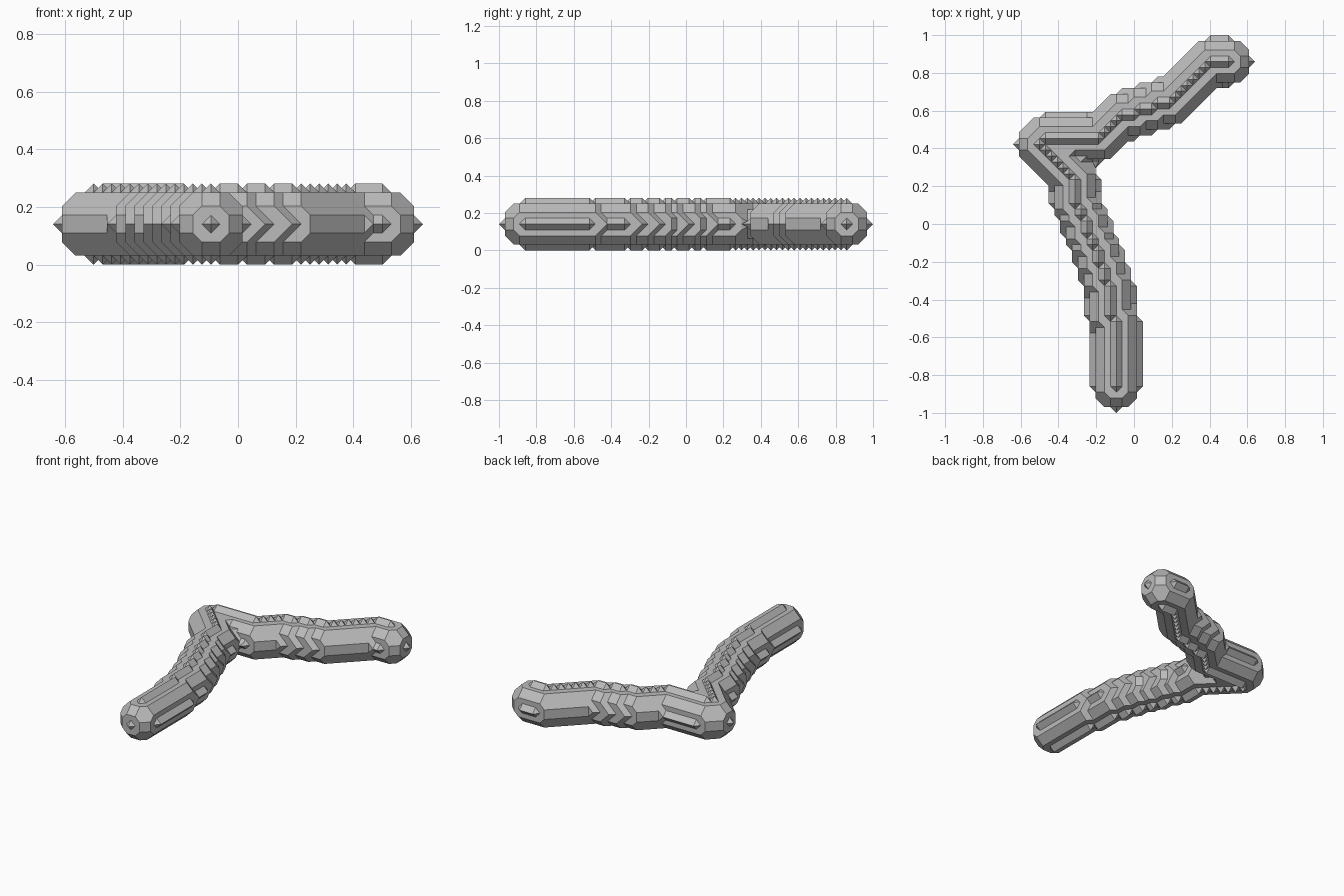
import bpy, bmesh
from itertools import product
from mathutils import Vector

old = bpy.data.objects.get("Cube")
if old:
    bpy.data.objects.remove(old, do_unlink=True)

STEP = 2 / 64      # grid spacing
RADIUS = 4         # tube radius in grid steps

# Centre line on the grid: straight and diagonal runs between these bends
BENDS = [(17, 4), (17, 15), (16, 16), (16, 21), (15, 22), (15, 24), (14, 25),
         (14, 27), (13, 28), (13, 29), (12, 30), (12, 32), (11, 33), (11, 34),
         (10, 35), (10, 39), (4, 45), (5, 46), (14, 46), (18, 50), (20, 50),
         (21, 51), (23, 51), (24, 52), (26, 52), (33, 59), (36, 59)]


def walk(bends):
    """Every grid point along the bent line."""
    points = {bends[0]}
    for (x0, y0), (x1, y1) in zip(bends, bends[1:]):
        n = max(abs(x1 - x0), abs(y1 - y0))
        for k in range(1, n + 1):
            points.add((x0 + (x1 - x0) * k // n, y0 + (y1 - y0) * k // n))
    return points


def sweep_ball(points, r):
    """Grid points filled by a ball moved along the line."""
    span = range(-r, r + 1)
    ball = [d for d in product(span, span, span)
            if d[0] ** 2 + d[1] ** 2 + d[2] ** 2 <= r * r]
    return {(x + a, y + b, r + c) for x, y in points for a, b, c in ball}


def cell_sides():
    """The six sides of a unit cell, corners counter-clockwise from outside."""
    sides = []
    for axis, side in product(range(3), range(2)):
        ring = []
        for u, v in ((0, 0), (1, 0), (1, 1), (0, 1)):
            corner = [0, 0, 0]
            corner[axis] = side
            corner[(axis + 1) % 3] = u
            corner[(axis + 2) % 3] = v
            ring.append(tuple(corner))
        sides.append(ring if side else ring[::-1])
    return sides


SIDES = cell_sides()


def cell_loops(cell, solid):
    """Closed loops of edge midpoints where the surface crosses one cell."""
    follow = {}
    for ring in SIDES:
        pts = [tuple(a + b for a, b in zip(cell, c)) for c in ring]
        full = [p in solid for p in pts]
        mids = [tuple(a + b for a, b in zip(pts[k], pts[(k + 1) % 4]))
                for k in range(4)]
        for k in range(4):
            if full[k] and not full[k - 1]:
                end = k
                while full[(end + 1) % 4]:
                    end += 1
                follow[mids[end % 4]] = mids[k - 1]
    loops = []
    while follow:
        start, nxt = follow.popitem()
        loop = [start]
        while nxt != start:
            loop.append(nxt)
            nxt = follow.pop(nxt)
        loops.append(loop)
    return loops


def build_surface(name, solid, material):
    """Chamfered surface around the filled grid points."""
    bm = bmesh.new()
    verts = {}
    cells = {(x - a, y - b, z - c) for x, y, z in solid
             for a, b, c in product((0, 1), repeat=3)}
    # Midpoints are stored doubled; place them centred on the ground
    low = [min(p[k] for p in solid) * 2 - 1 for k in range(3)]
    high = [max(p[k] for p in solid) * 2 + 1 for k in range(3)]
    origin = Vector(((low[0] + high[0]) / 2, (low[1] + high[1]) / 2, low[2]))
    for cell in sorted(cells):
        for loop in cell_loops(cell, solid):
            for m in loop:
                if m not in verts:
                    verts[m] = bm.verts.new((Vector(m) - origin) * STEP / 2)
            bm.faces.new([verts[m] for m in loop])
    bm.normal_update()
    bmesh.ops.connect_verts_nonplanar(bm, angle_limit=0.01, faces=bm.faces[:])
    bmesh.ops.dissolve_limit(bm, angle_limit=0.01, verts=bm.verts[:],
                             edges=bm.edges[:])
    bmesh.ops.recalc_face_normals(bm, faces=bm.faces[:])
    mesh = bpy.data.meshes.new(name)
    bm.to_mesh(mesh)
    bm.free()
    mesh.materials.append(material)
    obj = bpy.data.objects.new(name, mesh)
    bpy.context.collection.objects.link(obj)
    return obj


grey = bpy.data.materials.new("plain_grey")
grey.use_nodes = True
grey.diffuse_color = (0.5, 0.5, 0.5, 1)
grey.node_tree.nodes["Principled BSDF"].inputs["Base Color"].default_value = (0.5, 0.5, 0.5, 1)

# The bent faceted tube
build_surface("bent_tube", sweep_ball(walk(BENDS), RADIUS), grey)
